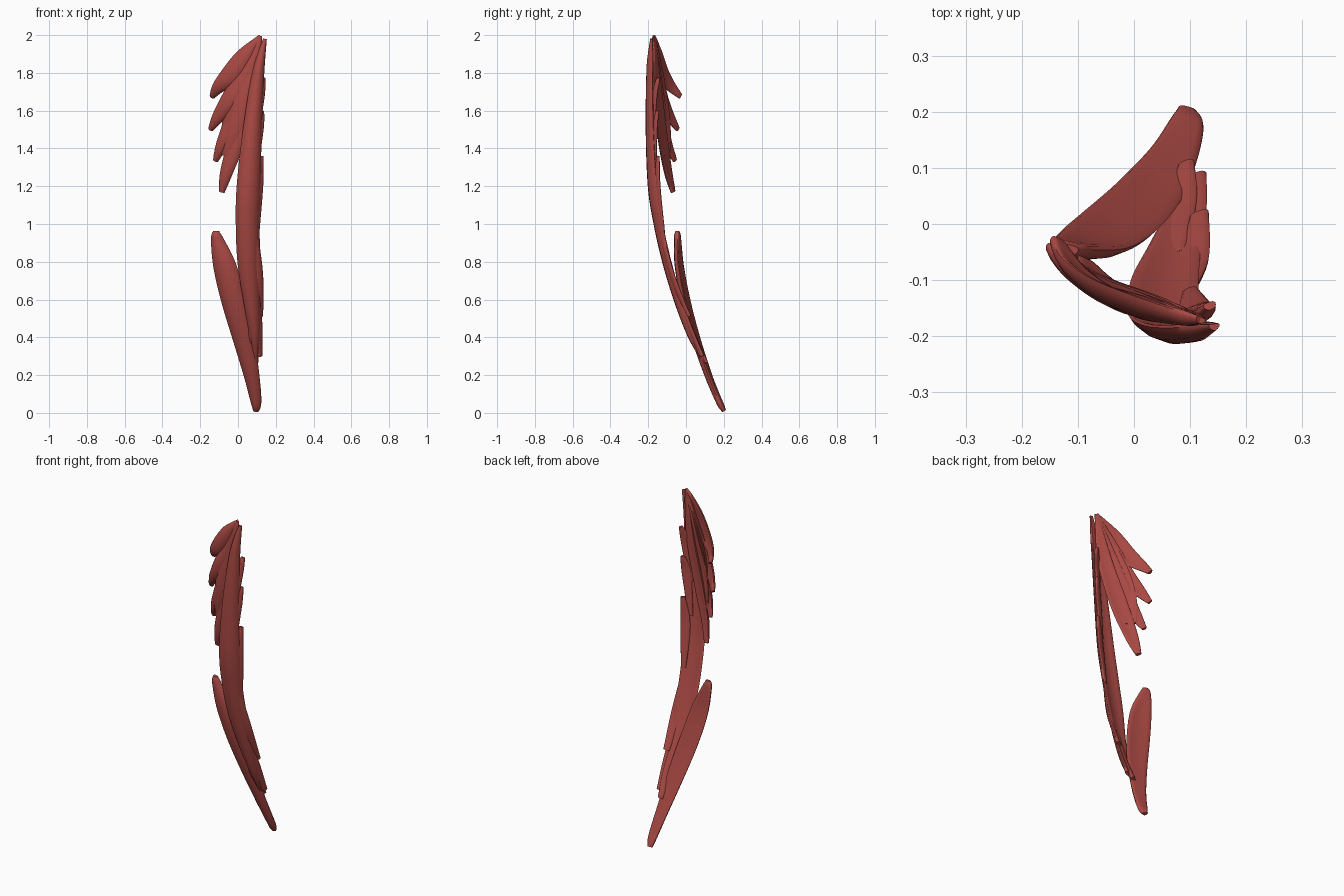
import bpy, bmesh, math
from mathutils import Vector

if "Cube" in bpy.data.objects:
    bpy.data.objects.remove(bpy.data.objects["Cube"])

red = bpy.data.materials.new("dull red")
red.use_nodes = True
COLOR = (0.42, 0.07, 0.06, 1)
red.diffuse_color = COLOR
red.node_tree.nodes["Principled BSDF"].inputs["Base Color"].default_value = COLOR

SIDES, STEPS = 14, 6


def spline(a, b, c, d, t):
    return [0.5 * (2 * q + (r - p) * t + (2 * p - 5 * q + 4 * r - s) * t * t
                   + (3 * q - p - 3 * r + s) * t ** 3) for p, q, r, s in zip(a, b, c, d)]


def blade(name, stations, facing, thick=0.013, bow=0.25):
    """Curved leaf swept along stations of x, y, z, half width."""
    pts = [stations[0]] + stations + [stations[-1]]
    path = []
    for i in range(len(stations) - 1):
        path += [spline(*pts[i:i + 4], k / STEPS) for k in range(STEPS)]
    path.append(list(stations[-1]))
    bm = bmesh.new()
    rings = []
    for i, p in enumerate(path):
        c = Vector(p[:3])
        along = Vector(path[min(i + 1, len(path) - 1)][:3]) - Vector(path[max(i - 1, 0)][:3])
        along.normalize()
        out = Vector(facing)
        out = (out - along * out.dot(along)).normalized()
        side = along.cross(out)
        w = p[3]
        t = min(thick, w * 0.6)
        ring = []
        for k in range(SIDES):
            a = 2 * math.pi * k / SIDES
            u = math.cos(a)
            lift = t * math.sin(a) + bow * w * (0.5 - u * u)
            ring.append(bm.verts.new(c + side * (w * u) + out * lift))
        rings.append(ring)
    for r, s in zip(rings, rings[1:]):
        for k in range(SIDES):
            n = (k + 1) % SIDES
            bm.faces.new((r[k], r[n], s[n], s[k]))
    bm.faces.new(rings[0])
    bm.faces.new(rings[-1])
    bmesh.ops.recalc_face_normals(bm, faces=bm.faces)
    mesh = bpy.data.meshes.new(name)
    bm.to_mesh(mesh)
    bm.free()
    mesh.materials.append(red)
    ob = bpy.data.objects.new(name, mesh)
    bpy.context.collection.objects.link(ob)
    bpy.ops.object.select_all(action='DESELECT')
    ob.select_set(True)
    bpy.context.view_layer.objects.active = ob
    bpy.ops.object.shade_smooth_by_angle(angle=math.radians(50))


# Long main blade
blade("main_blade", [
    (.143, -.182, 1.98, .01), (.108, -.188, 1.8, .032), (.077, -.188, 1.5, .05),
    (.058, -.174, 1.2, .064), (.053, -.143, 1, .064), (.058, -.098, .8, .06),
    (.075, -.04, .6, .047), (.09, .025, .42, .03), (.093, .1, .26, .01)],
    (.1, -1, 0), .016, .4)

# Broad lower blade
blade("lower_blade", [
    (-.115, -.045, .963, .016), (-.112, -.042, .92, .034), (-.073, -.035, .78, .062),
    (-.026, -.002, .6, .068), (.026, .052, .4, .06), (.07, .12, .2, .043),
    (.094, .178, .06, .03), (.094, .203, .01, .016)],
    (-.25, -.95, 0), .016, .25)

# Upper fan: four lobes on a shared web, all from one root
ROOT = (.118, -.17, 1.995, .01)
FAN_FACING = (-.45, -.9, 0)
blade("fan_web", [
    ROOT, (.07, -.158, 1.84, .045), (.01, -.143, 1.66, .075),
    (-.03, -.124, 1.5, .072), (-.06, -.1, 1.36, .035)], FAN_FACING, .011, .35)
lobes = [
    [(.03, -.152, 1.885, .05), (-.046, -.122, 1.785, .056), (-.108, -.078, 1.725, .037), (-.138, -.03, 1.675, .016)],
    [(.05, -.155, 1.82, .05), (-.035, -.131, 1.67, .057), (-.106, -.086, 1.57, .037), (-.146, -.043, 1.5, .015)],
    [(.06, -.155, 1.76, .048), (-.02, -.131, 1.56, .056), (-.087, -.095, 1.42, .036), (-.12, -.058, 1.335, .015)],
    [(.075, -.153, 1.72, .04), (.0, -.128, 1.47, .05), (-.062, -.097, 1.28, .038), (-.087, -.068, 1.17, .017)],
]
for i, lobe in enumerate(lobes):
    blade(f"fan_lobe_{i + 1}", [ROOT] + lobe, FAN_FACING, .012, .3)

# Narrow barbs layered along the right edge: upper point, middle, lower point
barbs = [
    [(.135, -.145, 1.775, .012), (.118, -.165, 1.68, .026), (.092, -.178, 1.45, .014)],
    [(.128, -.15, 1.6, .012), (.112, -.164, 1.5, .026), (.085, -.166, 1.25, .014)],
    [(.124, -.148, 1.36, .012), (.108, -.149, 1.2, .028), (.1, -.12, .95, .014)],
    [(.085, -.14, 1, .014), (.106, -.075, .73, .03), (.117, .016, .51, .018)],
    [(.085, -.085, .75, .014), (.1, .002, .49, .031), (.114, .085, .3, .017)],
    [(.08, -.055, .65, .014), (.085, .032, .42, .03), (.094, .107, .265, .015)],
]
for i, barb in enumerate(barbs):
    blade(f"edge_barb_{i + 1}", barb, (.35, -.93, 0), .01, .15)
